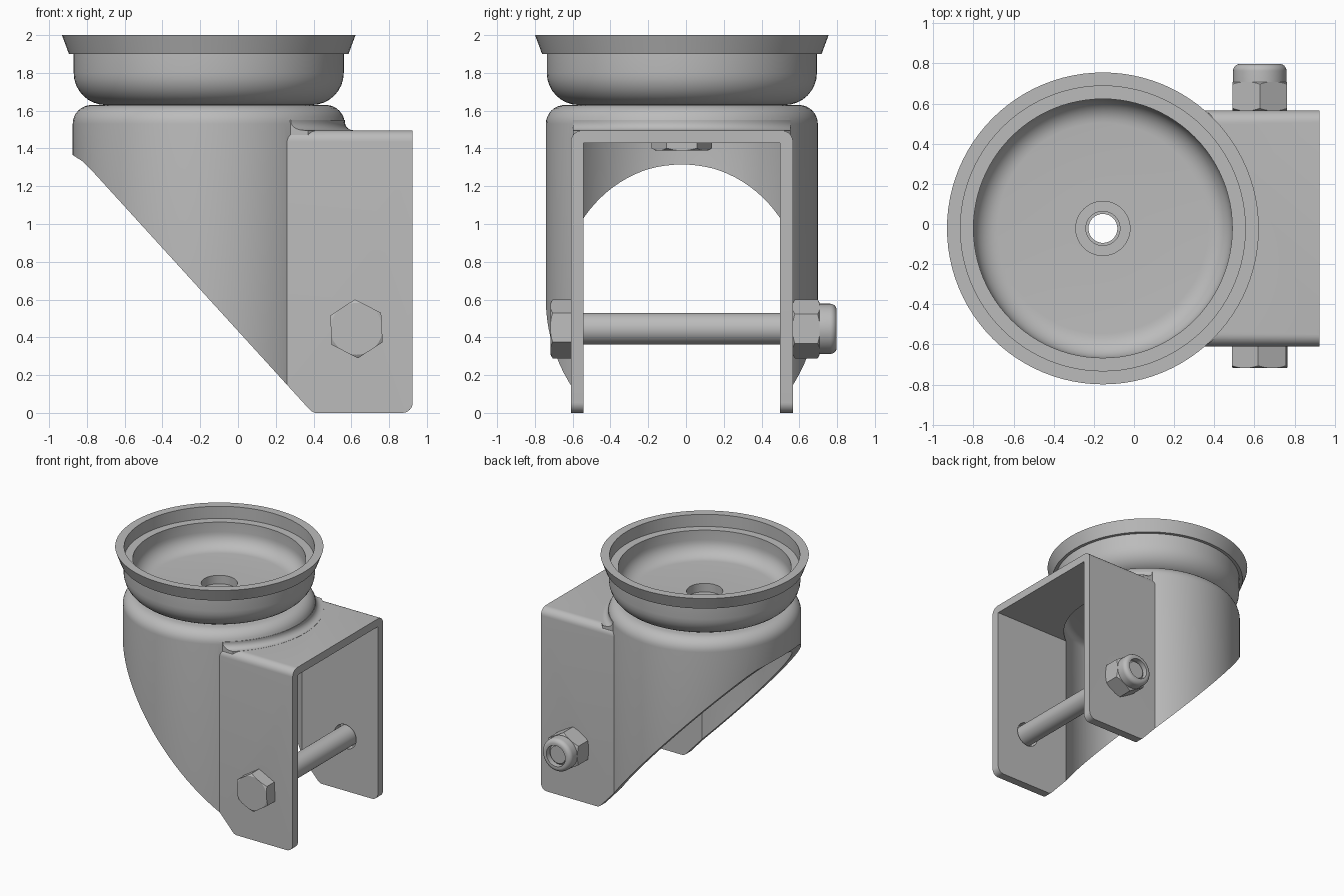
import bpy, bmesh, math
from mathutils import Matrix, Vector

if "Cube" in bpy.data.objects:
    bpy.data.objects.remove(bpy.data.objects["Cube"])

CX, CY = -0.155, -0.022          # swivel axis
BX, BZ = 0.627, 0.445            # axle bolt axis
SWIVEL = Matrix.Translation((CX, CY, 0))
AXLE = Matrix.Translation((BX, 0, BZ)) @ Matrix.Rotation(-math.pi / 2, 4, 'X')

steel = bpy.data.materials.new("grey_steel")
steel.use_nodes = True
steel.diffuse_color = (0.5, 0.5, 0.5, 1)
steel.node_tree.nodes["Principled BSDF"].inputs["Base Color"].default_value = (0.5, 0.5, 0.5, 1)


def rounded(points, steps=8):
    """Outline from (u, v[, fillet radius]) corners."""
    out = []
    for i, p in enumerate(points):
        c = Vector(p[:2])
        if len(p) < 3:
            out.append(c)
            continue
        a = (Vector(points[i - 1][:2]) - c).normalized()
        b = (Vector(points[(i + 1) % len(points)][:2]) - c).normalized()
        half = a.angle(b) / 2
        centre = c + (a + b).normalized() * p[2] / math.sin(half)
        start = c + a * p[2] / math.tan(half) - centre
        end = c + b * p[2] / math.tan(half) - centre
        sweep = start.angle(end)
        for k in range(steps + 1):
            t = k / steps
            out.append(centre + (start * math.sin((1 - t) * sweep) + end * math.sin(t * sweep)) / math.sin(sweep))
    return out


def finish(name, bm, matrix):
    bmesh.ops.recalc_face_normals(bm, faces=bm.faces)
    bm.transform(matrix)
    mesh = bpy.data.meshes.new(name)
    bm.to_mesh(mesh)
    bm.free()
    mesh.materials.append(steel)
    ob = bpy.data.objects.new(name, mesh)
    bpy.context.collection.objects.link(ob)
    return ob


def lathe(name, points, matrix=SWIVEL, seg=96):
    """Spin a closed (radius, height) outline about local z."""
    bm = bmesh.new()
    rings = []
    for r, z in rounded(points):
        if r < 1e-5:
            rings.append([bm.verts.new((0, 0, z))] * seg)
        else:
            rings.append([bm.verts.new((r * math.cos(math.tau * k / seg), r * math.sin(math.tau * k / seg), z))
                          for k in range(seg)])
    for i, a in enumerate(rings):
        b = rings[i - 1]
        for k in range(seg):
            n = (k + 1) % seg
            loop = list(dict.fromkeys((a[k], a[n], b[n], b[k])))
            if len(loop) > 2:
                bm.faces.new(loop)
    return finish(name, bm, matrix)


def prism(name, points, axis, lo, hi, matrix=Matrix()):
    """Extrude an outline along one axis."""
    place = {'x': lambda u, v, w: (w, u, v), 'y': lambda u, v, w: (u, w, v), 'z': lambda u, v, w: (u, v, w)}[axis]
    outline = rounded(points)
    bm = bmesh.new()
    low = [bm.verts.new(place(u, v, lo)) for u, v in outline]
    high = [bm.verts.new(place(u, v, hi)) for u, v in outline]
    bm.faces.new(low)
    bm.faces.new(high)
    for i in range(len(low)):
        bm.faces.new((low[i - 1], low[i], high[i], high[i - 1]))
    return finish(name, bm, matrix)


def combine(ob, tool, operation):
    mod = ob.modifiers.new("cut", 'BOOLEAN')
    mod.object, mod.operation, mod.solver = tool, operation, 'EXACT'
    graph = bpy.context.evaluated_depsgraph_get()
    mesh = bpy.data.meshes.new_from_object(ob.evaluated_get(graph))
    ob.modifiers.clear()
    ob.data = mesh
    bpy.data.objects.remove(tool)
    return ob


def hexagon(name, r, lo, hi, bevel_lo, bevel_hi, matrix, hole=0, turn=0):
    """Hex block with turned chamfers on the chosen ends."""
    corners = [(r * math.cos(a), r * math.sin(a))
               for a in (math.pi / 2 + turn + math.tau * k / 6 for k in range(6))]
    ob = prism(name, corners, 'z', lo, hi, matrix)
    c, big = 0.1 * r, 1.05 * r
    low = [(0.88 * r, lo), (big, lo + c)] if bevel_lo else [(big, lo - c)]
    high = [(big, hi - c), (0.88 * r, hi)] if bevel_hi else [(big, hi + c)]
    turned = [(0, low[0][1])] + low + high + [(0, high[-1][1])]
    combine(ob, lathe("turned", turned, matrix, 64), 'INTERSECT')
    if hole:
        drill(ob, hole, lo - 1, hi + 1, matrix)
    return ob


def drill(ob, r, lo, hi, matrix):
    combine(ob, lathe("drill", [(0, lo), (r, lo), (r, hi), (0, hi)], matrix, 48), 'DIFFERENCE')


def box_outline(u, half, lo, hi, fillet=None):
    top = (fillet,) if fillet else ()
    return [(u - half, lo), (u + half, lo), (u + half, hi) + top, (u - half, hi) + top]


# Swivel cup with flared rim
cup = lathe("swivel_cup", [
    (0.135, 1.63), (0.715, 1.63, 0.17), (0.715, 1.9), (0.74, 1.9), (0.777, 2.0),
    (0.71, 2.0), (0.71, 1.9), (0.645, 1.9), (0.645, 1.7, 0.12), (0.135, 1.7)])

# Fork: round housing joined to a channel with two legs
fork = lathe("fork_housing", [(0, -0.1), (0.72, -0.1), (0.72, 1.63, 0.1), (0, 1.63)])
combine(fork, prism("channel", box_outline(CY, 0.588, -0.2, 1.495, 0.06), 'x', CX, 1.1), 'UNION')

# Soft blend where the channel top meets the housing
blend = lathe("blend", [(0.69, 1.46), (0.78, 1.46), (0.78, 1.496), (0.721, 1.496, 0.045),
                        (0.721, 1.55), (0.69, 1.55)])
combine(blend, prism("blend_limit", box_outline(CY, 0.575, 1, 2), 'x', 0.15, 1.2), 'INTERSECT')
combine(fork, blend, 'UNION')

# Hollow interior
combine(fork, lathe("hollow", [(0, -0.3), (0.65, -0.3), (0.65, 1.56, 0.05), (0, 1.56)]), 'DIFFERENCE')
combine(fork, prism("slot", box_outline(CY, 0.52, -0.4, 1.43), 'x', CX, 1.3), 'DIFFERENCE')

# Side silhouette with the sloping lower edge
side = [(-1.1, 1.8), (-1.1, 1.48), (-0.875, 1.365), (-0.82, 1.33), (-0.78, 1.29),
        (0.395, 0, 0.05), (0.925, 0, 0.055), (0.925, 1.8)]
combine(fork, prism("silhouette", side, 'y', -1.2, 1.2), 'INTERSECT')
drill(fork, 0.085, 1.4, 1.8, SWIVEL)
drill(fork, 0.1, -1, 1, AXLE)

# Swivel nut under the housing top
swivel_nut = hexagon("swivel_nut", 0.16, 1.39, 1.562, True, False, SWIVEL, hole=0.072)

# Axle bolt and lock nut
head = hexagon("bolt_head", 0.156, -0.717, -0.609, True, False, AXLE, turn=math.radians(-3))
shank = lathe("bolt_shank", [(0, -0.65), (0.084, -0.65), (0.084, 0.755), (0.07, 0.77), (0, 0.77)], AXLE, 48)
nut = hexagon("lock_nut", 0.156, 0.565, 0.708, True, True, AXLE, hole=0.084)
collar = lathe("lock_nut_collar", [(0.086, 0.69), (0.133, 0.69), (0.133, 0.798, 0.035), (0.086, 0.798)], AXLE, 48)

# Smooth shading with crisp edges
for part in (cup, fork, swivel_nut, head, shank, nut, collar):
    bpy.ops.object.select_all(action='DESELECT')
    part.select_set(True)
    bpy.context.view_layer.objects.active = part
    bpy.ops.object.shade_smooth_by_angle(angle=math.radians(25))
